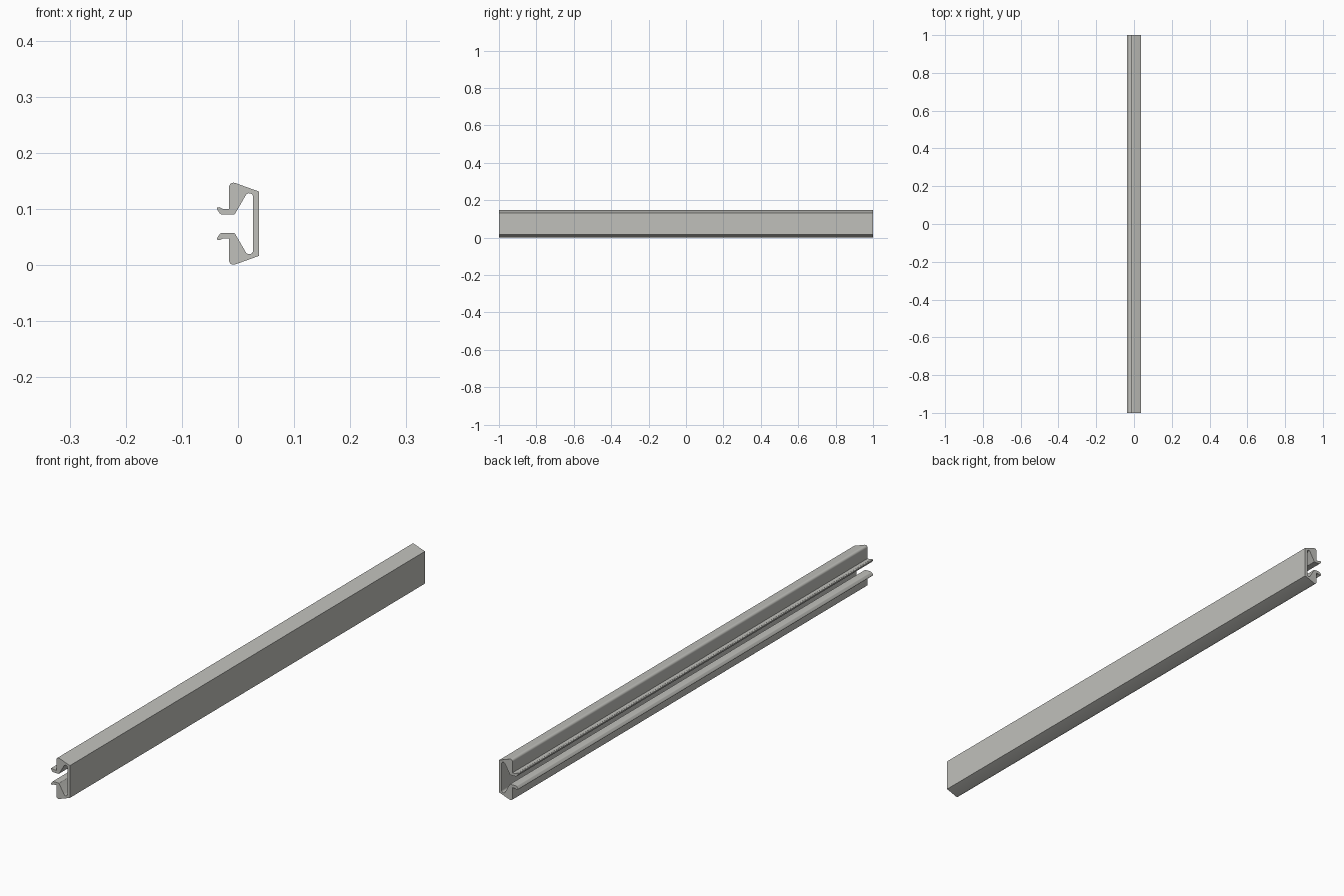
import bpy
import bmesh
import math
from mathutils import Vector

if "Cube" in bpy.data.objects:
    bpy.data.objects.remove(bpy.data.objects["Cube"])

MID = 0.0735  # height of the symmetry plane

# Upper half of the section: x, height above the plane, fillet radius
CORNERS = [
    (0.037, 0.0575, 0),        # back wall, outer top edge
    (-0.016, 0.0765, 0.008),   # rounded shoulder
    (-0.016, 0.0265, 0),       # root of the lip
    (-0.027, 0.0265, 0.004),
    (-0.033, 0.0295, 0.002),   # upturned lip end
    (-0.0385, 0.0285, 0.002),
    (-0.0365, 0.0240, 0.002),
    (-0.031, 0.0165, 0.006),
    (-0.006, 0.0165, 0.002),   # mouth of the slot
    (0.027, 0.0735, 0.007),    # rounded inner groove
]


def fillet(prev, cur, nxt, r, steps=6):
    """Points of an arc that rounds the corner cur."""
    if r == 0:
        return [cur]
    a, b = (prev - cur).normalized(), (nxt - cur).normalized()
    half = a.angle(b) / 2
    t = min(r / math.tan(half), 0.48 * min((prev - cur).length, (nxt - cur).length)) \
        if r < 0.007 else r / math.tan(half)
    r = t * math.tan(half)
    centre = cur + (a + b).normalized() * (r / math.sin(half))
    start, end = cur + a * t - centre, cur + b * t - centre
    sweep = start.angle_signed(end)
    ang0 = math.atan2(start.y, start.x)
    return [centre + Vector((math.cos(ang0 - sweep * i / steps),
                             math.sin(ang0 - sweep * i / steps))) * r
            for i in range(steps + 1)]


pts = [Vector(c[:2]) for c in CORNERS]
ring = [pts[0]] + pts[1:] + [Vector((0.027, 0.0))]
half = []
for i, (x, z, r) in enumerate(CORNERS):
    half += fillet(ring[i - 1], ring[i], ring[i + 1], r)
section = half + [Vector((p.x, -p.y)) for p in reversed(half)]

# Extrude the section along the length
bm = bmesh.new()
front = bm.faces.new([bm.verts.new((p.x, -1, MID + p.y)) for p in section])
out = bmesh.ops.extrude_face_region(bm, geom=[front], use_keep_orig=True)
bmesh.ops.translate(bm, vec=(0, 2, 0),
                    verts=[v for v in out["geom"] if isinstance(v, bmesh.types.BMVert)])
bmesh.ops.recalc_face_normals(bm, faces=bm.faces)
mesh = bpy.data.meshes.new("slotted_rail")
bm.to_mesh(mesh)
bm.free()

rail = bpy.data.objects.new("slotted_rail", mesh)
bpy.context.collection.objects.link(rail)

grey = bpy.data.materials.new("light grey")
grey.diffuse_color = (0.53, 0.53, 0.50, 1)
grey.use_nodes = True
grey.node_tree.nodes["Principled BSDF"].inputs["Base Color"].default_value = grey.diffuse_color
mesh.materials.append(grey)

# Smooth fillets, crisp edges
bpy.context.view_layer.objects.active = rail
rail.select_set(True)
bpy.ops.object.shade_smooth_by_angle(angle=math.radians(30))
